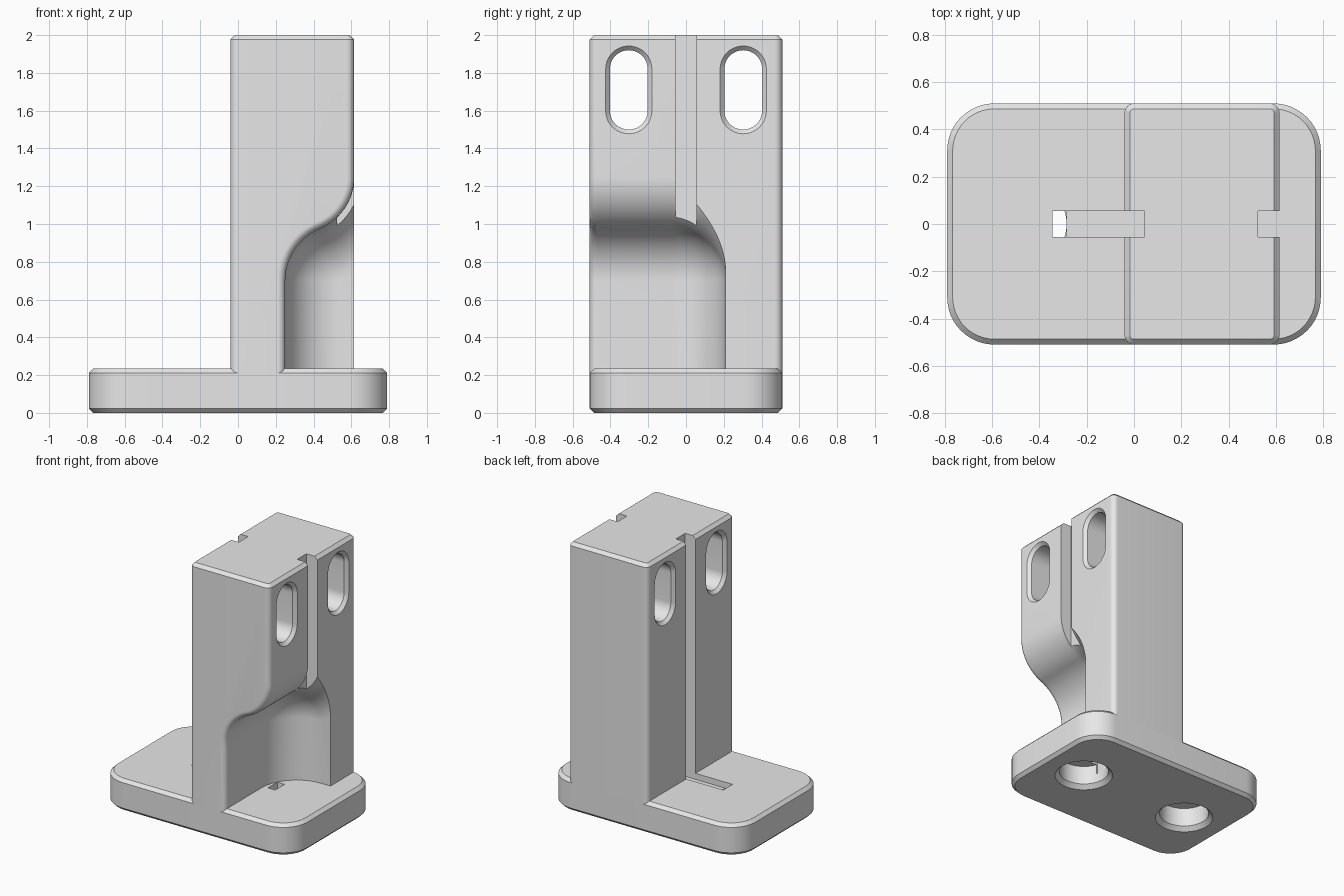
import bpy, bmesh
from math import sin, cos, pi, sqrt, atan

if "Cube" in bpy.data.objects:
    bpy.data.objects.remove(bpy.data.objects["Cube"], do_unlink=True)

GREY = (0.8, 0.8, 0.8, 1)
mat = bpy.data.materials.new("light grey")
mat.use_nodes = True
mat.diffuse_color = GREY
mat.node_tree.nodes["Principled BSDF"].inputs["Base Color"].default_value = GREY


def loft(name, rings):
    """Closed solid through rings of equal point count."""
    bm = bmesh.new()
    loops = [[bm.verts.new(p) for p in ring] for ring in rings]
    n = len(loops[0])
    for a, b in zip(loops, loops[1:]):
        for i in range(n):
            j = (i + 1) % n
            bm.faces.new((a[i], a[j], b[j], b[i]))
    bm.faces.new(loops[0][::-1])
    bm.faces.new(loops[-1])
    bmesh.ops.recalc_face_normals(bm, faces=bm.faces)
    me = bpy.data.meshes.new(name)
    bm.to_mesh(me)
    bm.free()
    me.materials.append(mat)
    ob = bpy.data.objects.new(name, me)
    bpy.context.collection.objects.link(ob)
    return ob


def round_rect(x0, x1, y0, y1, r, seg=12):
    pts = []
    corners = ((x1 - r, y1 - r), (x0 + r, y1 - r), (x0 + r, y0 + r), (x1 - r, y0 + r))
    for k, (cx, cy) in enumerate(corners):
        for i in range(seg + 1):
            t = pi / 2 * (k + i / seg)
            pts.append((cx + r * cos(t), cy + r * sin(t)))
    return pts


def prism(name, box, r, levels):
    """Rounded block; levels are (z, inset) pairs."""
    x0, x1, y0, y1 = box
    return loft(name, [[(x, y, z) for x, y in
                        round_rect(x0 + d, x1 - d, y0 + d, y1 - d, r - d)]
                       for z, d in levels])


def box(name, x0, x1, z0, z1, w=0.055):
    ring = ((x0, -w), (x1, -w), (x1, w), (x0, w))
    return loft(name, [[(x, y, z) for x, y in ring] for z in (z0, z1)])


def cut(ob, cutters):
    for c in cutters:
        c.hide_render = True
        m = ob.modifiers.new(c.name, "BOOLEAN")
        m.operation = "DIFFERENCE"
        m.solver = "EXACT"
        m.object = c
    bpy.context.view_layer.update()
    dg = bpy.context.evaluated_depsgraph_get()
    me = bpy.data.meshes.new_from_object(ob.evaluated_get(dg))
    ob.modifiers.clear()
    ob.data = me


# Main blocks
C = 0.023
base = prism("base_plate", (-0.79, 0.79, -0.51, 0.51), 0.2,
             [(0, C), (C, 0), (0.235 - C, 0), (0.235, C)])
X0, X1, EDGE = -0.04, 0.615, 0.04
column = prism("column", (X0, X1, -0.51, 0.51), EDGE,
               [(0.21, 0), (2 - C, 0), (2, C)])

# Scoop: an S-shaped wall that blends into its end wall with a wide fillet
WALL, Z_LOW, Z_HIGH, END = 0.25, 0.7, 1.25, 0.21
theta = 2 * atan((X1 - WALL) / (Z_HIGH - Z_LOW))
R = (Z_HIGH - Z_LOW) / (2 * sin(theta))
FILLET = R * 0.97


def scoop_ring(y, s, seg=20):
    steps = [theta * i / seg for i in range(seg + 1)]
    pts = [(WALL + s, 0.1)]
    pts += [(WALL + R - (R - s) * cos(t), Z_LOW + (R - s) * sin(t)) for t in steps]
    pts += [(X1 - R + (R + s) * cos(t), Z_HIGH - (R + s) * sin(t)) for t in steps[-2::-1]]
    pts += [(1.2, Z_HIGH), (1.2, 0.1)]
    return [(x, y, z) for x, z in pts]


rings = [scoop_ring(-0.6, -EDGE)]
for i in range(13):
    t = pi / 2 * i / 12
    rings.append(scoop_ring(-0.51 + EDGE * (1 - cos(t)), -EDGE * (1 - sin(t))))
for i in range(21):
    t = pi / 2 * i / 20
    rings.append(scoop_ring(END - FILLET + FILLET * sin(t), FILLET * (1 - cos(t))))
scoop = loft("scoop_cutter", rings)

# Strap grooves and the channel in the plate
back_groove = box("left_groove_cutter", -0.3, 0.045, 0.19, 2.2)
front_groove = box("right_groove_cutter", 0.525, 1, 0.8, 2.2)
channel = box("channel_cutter", -0.345, 0.045, 0.19, 0.4)
strap_holes = [box("strap_hole_cutter", a, a + 0.06, 0.1, 0.4) for a in (-0.345, 0.285)]


# Oblong mounting slots with chamfered rims
def slot_ring(x, y, r):
    return [(x, y + a, b) for a, b in round_rect(-r, r, 1.6 - r, 1.82 + r, r * 0.999)]


slots = [loft("slot_cutter", [slot_ring(x, y, r) for x, r in
              ((X0 - 0.02, 0.142), (X0 + C, 0.1), (X1 - C, 0.1), (X1 + 0.02, 0.142))])
         for y in (-0.303, 0.303)]


# Round chamfered pockets under the plate
def circle(x, z, r, n=64):
    return [(x + r * cos(2 * pi * i / n), r * sin(2 * pi * i / n), z) for i in range(n)]


pockets = [loft("pocket_cutter", [circle(x, z, r) for z, r in
                ((-0.02, 0.22), (0.03, 0.17), (0.17, 0.17))])
           for x in (-0.455, 0.455)]

cut(column, [scoop, back_groove, front_groove] + slots)
cut(base, [channel] + strap_holes + pockets)

for c in [scoop, back_groove, front_groove, channel] + strap_holes + slots + pockets:
    bpy.data.objects.remove(c, do_unlink=True)

bpy.ops.object.select_all(action="DESELECT")
for ob in (base, column):
    ob.select_set(True)
bpy.context.view_layer.objects.active = base
bpy.ops.object.shade_smooth_by_angle(angle=0.5)
